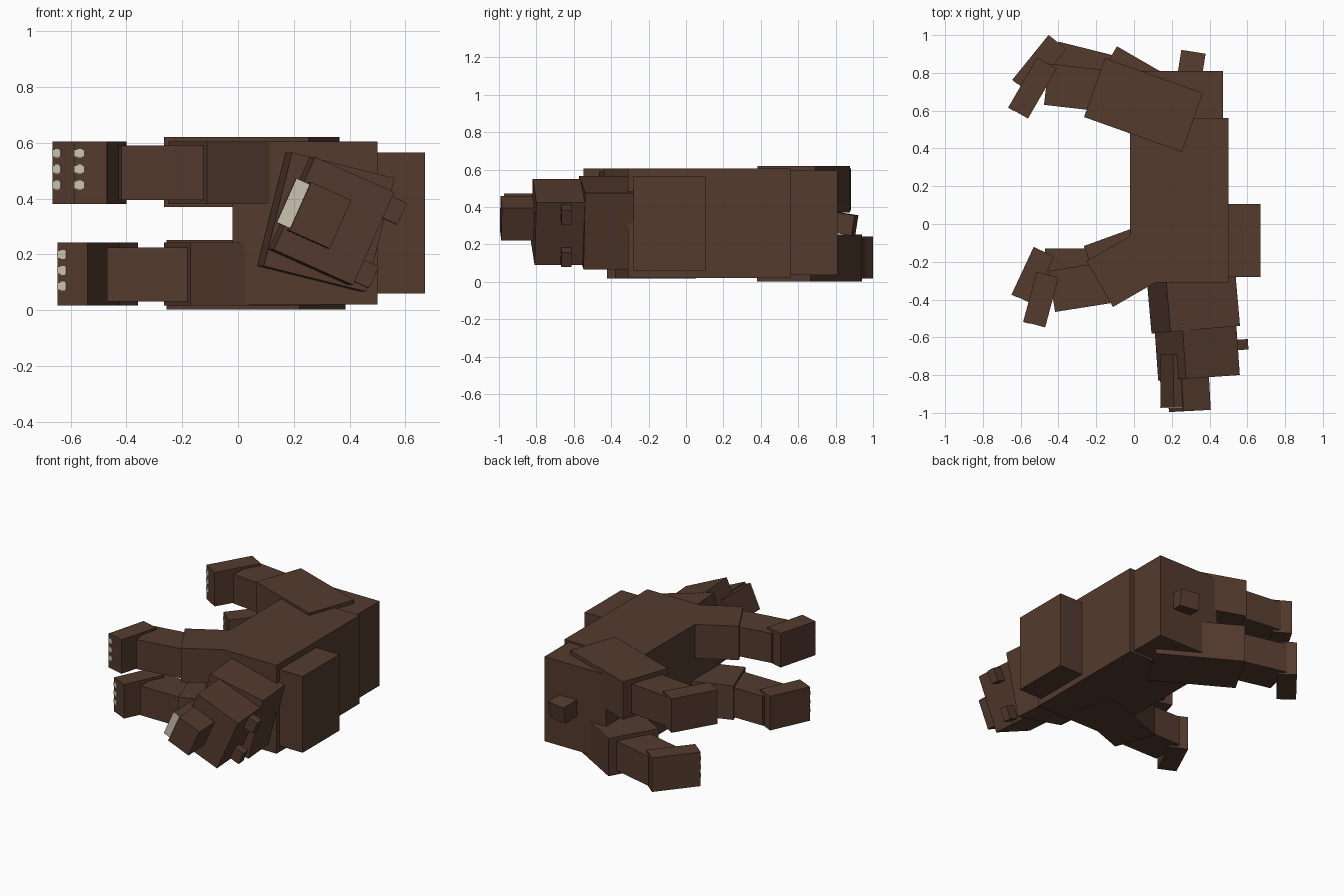
import bpy
import bmesh
from math import radians
from mathutils import Euler, Matrix, Vector

default = bpy.data.objects.get("Cube")
if default:
    bpy.data.objects.remove(default, do_unlink=True)


def material(name, colour):
    mat = bpy.data.materials.new(name)
    mat.use_nodes = True
    mat.diffuse_color = (*colour, 1)
    mat.node_tree.nodes["Principled BSDF"].inputs["Base Color"].default_value = (*colour, 1)
    return mat


BROWN = material("brown_fur", (0.088, 0.043, 0.027))
PALE = material("pale_ivory", (0.6, 0.55, 0.44))


def box(name, centre, size, yaw=0, roll=0, pitch=0, mat=BROWN):
    """Box of the given size, rolled about y and then turned about z."""
    bm = bmesh.new()
    bmesh.ops.create_cube(bm, size=1, matrix=Matrix.Diagonal((*size, 1)))
    mesh = bpy.data.meshes.new(name)
    bm.to_mesh(mesh)
    bm.free()
    mesh.materials.append(mat)
    obj = bpy.data.objects.new(name, mesh)
    obj.location = centre
    obj.rotation_euler = Euler([radians(a) for a in (pitch, roll, yaw)])
    bpy.context.collection.objects.link(obj)
    return obj


def paw(name, centre, length, yaw):
    """Paw with three flat claws on its front end."""
    box(name, centre, (0.12, length, 0.225), yaw)
    turn = Matrix.Rotation(radians(yaw), 3, "Z")
    for i in range(3):
        height = 0.07 - 0.057 * i
        for part, x, wide, tall in (("claw", -0.042, 0.036, 0.024),
                                    ("claw_base", -0.038, 0.018, 0.032)):
            spot = Vector(centre) + turn @ Vector((x, -length / 2, height))
            box(f"{name}_{part}_{i + 1}", spot, (wide, 0.006, tall), yaw, mat=PALE)


# Body, lying on its side with the back towards +x
box("torso", (0.24, 0.125, 0.3125), (0.52, 0.87, 0.585))
box("shoulder_hump", (0.56, -0.0875, 0.3125), (0.22, 0.385, 0.505))
box("rump", (0.245, 0.655, 0.315), (0.45, 0.31, 0.56))
box("tail", (0.302, 0.83, 0.313), (0.13, 0.15, 0.11), yaw=-9, pitch=-9)

# Upper front leg
box("upper_front_arm", (0.035, -0.193, 0.4925), (0.5, 0.28, 0.225), 30)
box("upper_front_forearm", (-0.277, -0.332, 0.4925), (0.32, 0.22, 0.195), 9)
paw("upper_front_paw", (-0.493, -0.4, 0.4925), 0.273, -15)

# Lower front leg
box("lower_front_arm", (0.017, -0.163, 0.13), (0.5, 0.28, 0.225), 20)
box("lower_front_forearm", (-0.31, -0.239, 0.128), (0.32, 0.22, 0.195))
paw("lower_front_paw", (-0.535, -0.272, 0.13), 0.276, -25)

# Upper hind leg
box("upper_hind_thigh", (0.05, 0.63, 0.495), (0.55, 0.331, 0.25), -19.6)
box("upper_hind_shin", (-0.305, 0.722, 0.4925), (0.32, 0.22, 0.195), -6.5)
paw("upper_hind_paw", (-0.537, 0.72, 0.4925), 0.305, -30)

# Lower hind leg
box("lower_hind_thigh", (0.065, 0.66, 0.127), (0.55, 0.331, 0.25), -30)
box("lower_hind_shin", (-0.271, 0.82, 0.128), (0.32, 0.22, 0.195), -14)
paw("lower_hind_paw", (-0.501, 0.845, 0.13), 0.304, -39)

# Neck and head, tilted towards the ground
box("neck", (0.313, -0.4, 0.316), (0.38, 0.32, 0.42), 5, 14)
box("head", (0.333, -0.655, 0.32), (0.312, 0.32, 0.364), 4, 24)
box("muzzle", (0.29, -0.885, 0.34), (0.158, 0.21, 0.19), 3, 24)
box("jaw", (0.204, -0.83, 0.38), (0.066, 0.28, 0.172), 1, 24)
box("jaw_front", (0.204, -0.971, 0.38), (0.066, 0.006, 0.172), 1, 24, mat=PALE)
for side, x, z in (("right", 0.555, 0.36), ("left", 0.454, 0.132)):
    box(side + "_ear", (x, -0.64, z), (0.07, 0.055, 0.085), 4, 24)
